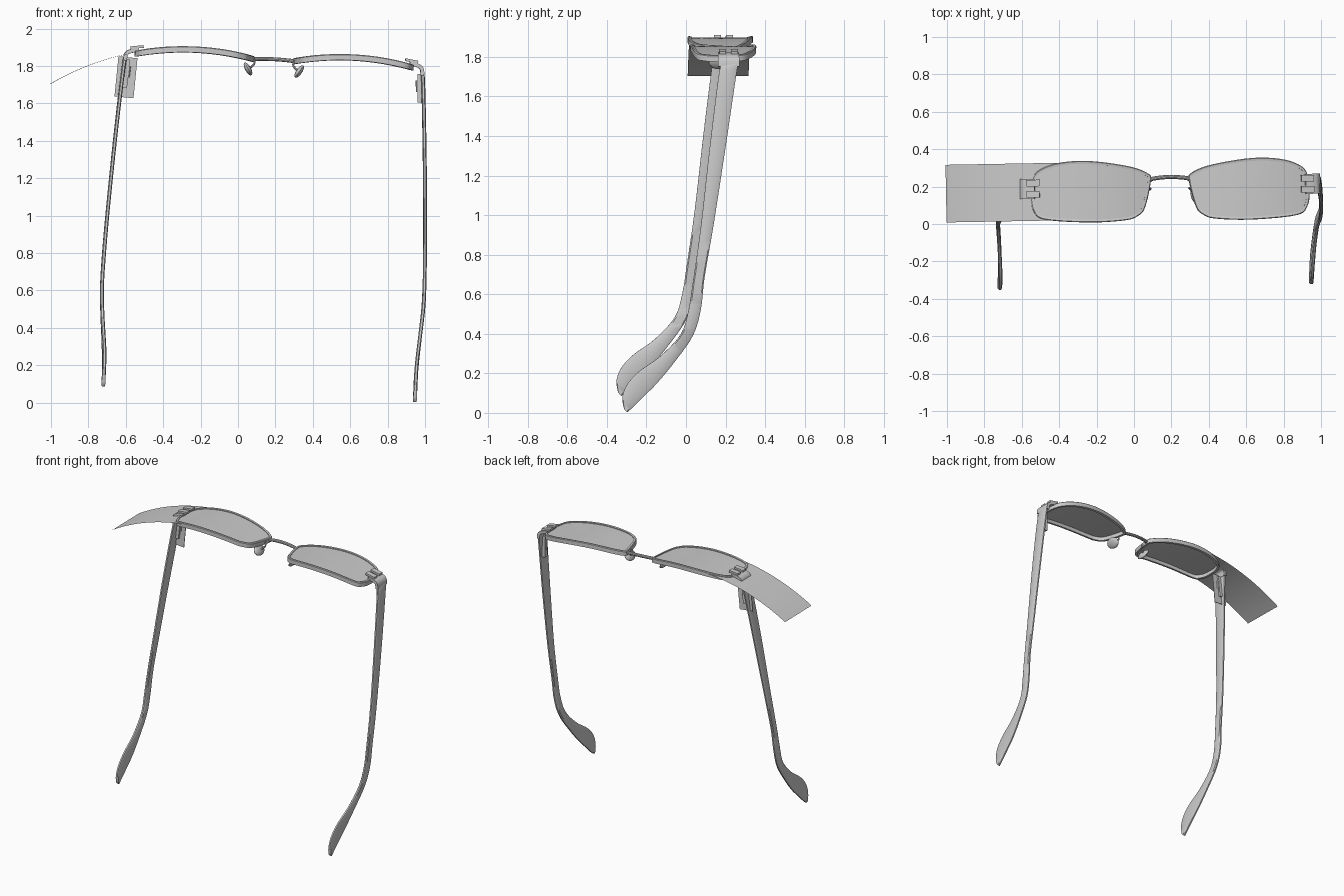
import bpy, bmesh, math
from mathutils import Matrix, Vector

cube = bpy.data.objects.get("Cube")
if cube:
    bpy.data.objects.remove(cube)

grey = bpy.data.materials.new("plain grey")
grey.use_nodes = True
GREY = (0.6, 0.6, 0.6, 1)
grey.diffuse_color = GREY
grey.node_tree.nodes["Principled BSDF"].inputs["Base Color"].default_value = GREY

# The pair rests slightly turned and tilted; parts are made symmetric, then placed
PLACE = (Matrix.Translation((0.196, 0, 1.83)) @ Matrix.Rotation(0.018, 4, 'Z')
         @ Matrix.Rotation(0.05, 4, 'Y'))


def finish(name, bm, side=1, smooth=True):
    bm.transform(PLACE @ Matrix.Diagonal((side, 1, 1, 1)))
    bmesh.ops.recalc_face_normals(bm, faces=bm.faces)
    mesh = bpy.data.meshes.new(name)
    bm.to_mesh(mesh)
    bm.free()
    mesh.materials.append(grey)
    ob = bpy.data.objects.new(name, mesh)
    bpy.context.collection.objects.link(ob)
    if smooth:
        bpy.ops.object.select_all(action='DESELECT')
        ob.select_set(True)
        bpy.context.view_layer.objects.active = ob
        bpy.ops.object.shade_smooth_by_angle(angle=math.radians(35))
    return ob


def spline(points, steps, closed=False):
    """Smooth path through the given points."""
    pts = [Vector(p) for p in points]
    n = len(pts)
    get = (lambda i: pts[i % n]) if closed else (lambda i: pts[max(0, min(n - 1, i))])
    out = []
    for i in range(n if closed else n - 1):
        a, b, c, d = (get(i + k) for k in (-1, 0, 1, 2))
        for s in range(steps):
            t = s / steps
            out.append(0.5 * (2 * b + (c - a) * t + (2 * a - 5 * b + 4 * c - d) * t ** 2
                              + (3 * b - a - 3 * c + d) * t ** 3))
    return out if closed else out + [pts[-1]]


def loft(bm, rings, closed=False):
    """Skin equal rings of points, capping the ends of an open run."""
    vs = [[bm.verts.new(p) for p in r] for r in rings]
    n = len(vs[0])
    pairs = list(zip(vs, vs[1:])) + ([(vs[-1], vs[0])] if closed else [])
    for a, b in pairs:
        for i in range(n):
            j = (i + 1) % n
            bm.faces.new((a[i], a[j], b[j], b[i]))
    if not closed:
        bm.faces.new(vs[0])
        bm.faces.new(vs[-1])


def tube(bm, points, radius, sides=10):
    path = spline(points, 6)
    rings = []
    for i, p in enumerate(path):
        t = (path[min(i + 1, len(path) - 1)] - path[max(i - 1, 0)]).normalized()
        u = t.cross(Vector((0, 0, 1)) if abs(t.z) < 0.9 else Vector((0, 1, 0))).normalized()
        v = t.cross(u)
        angles = [math.tau * k / sides for k in range(sides)]
        rings.append([p + radius * (u * math.cos(a) + v * math.sin(a)) for a in angles])
    loft(bm, rings)


def box(bm, centre, size, lean=0):
    m = (Matrix.Translation(centre) @ Matrix.Rotation(lean, 4, 'Y')
         @ Matrix.Diagonal((*size, 1)))
    bmesh.ops.create_cube(bm, size=1, matrix=m)


def arc(x):
    """Height of the curved lens surface."""
    return 0.045 - (1.4 - math.sqrt(1.4 ** 2 - (x - 0.42) ** 2))


OUTLINE = spline([(.747, .165), (.738, .248), (.70, .300), (.596, .337), (.436, .345),
                  (.226, .314), (.121, .275), (.102, .235), (.136, .092), (.176, .046),
                  (.246, .024), (.436, .016), (.676, .036), (.734, .085)], 6, True)

# Temple stations: x, rear edge y and z, front edge y and z
STATIONS = [(.795, .165, -.035, .252, -.02), (.803, .150, -.09, .240, -.08),
            (.828, .105, -.45, .185, -.45), (.850, .060, -.85, .123, -.85),
            (.860, .020, -1.13, .080, -1.10), (.861, -.002, -1.27, .060, -1.27),
            (.853, -.040, -1.39, .020, -1.40), (.843, -.140, -1.50, -.070, -1.53),
            (.836, -.250, -1.58, -.160, -1.64), (.834, -.310, -1.645, -.235, -1.715),
            (.834, -.335, -1.71, -.285, -1.765), (.834, -.327, -1.77, -.312, -1.788)]

for side, word in ((-1, "right"), (1, "left")):
    # Lens, as shrinking rings on the curved surface
    bm = bmesh.new()
    mid = Vector((.42, .18))
    rings = []
    for k in range(6):
        ring = [mid + (p - mid) * (1 - k / 6) * 0.985 for p in OUTLINE]
        rings.append([bm.verts.new((p.x, p.y, arc(p.x))) for p in ring])
    centre = bm.verts.new((mid.x, mid.y, arc(mid.x)))
    n = len(OUTLINE)
    for i in range(n):
        j = (i + 1) % n
        for a, b in zip(rings, rings[1:]):
            bm.faces.new((a[i], a[j], b[j], b[i]))
        bm.faces.new((rings[-1][i], rings[-1][j], centre))
    finish(word + "_lens", bm, side)

    # Rim
    bm = bmesh.new()
    rings = []
    for i, p in enumerate(OUTLINE):
        t = (OUTLINE[(i + 1) % n] - OUTLINE[i - 1]).normalized()
        inward = Vector((-t.y, t.x))
        q = p + inward * 0.016
        rings.append([(p.x, p.y, arc(p.x) - .024), (p.x, p.y, arc(p.x) + .004),
                      (*(p + inward * .004), arc(p.x) + .008), (*q, arc(q.x) + .006),
                      (*q, arc(q.x) - .026)])
    loft(bm, rings, True)
    finish(word + "_rim", bm, side)

    # Temple arm with curved ear hook
    bm = bmesh.new()
    path = spline([(x, yb, zb) for x, yb, zb, yf, zf in STATIONS], 5)
    front = spline([(x, yf, zf) for x, yb, zb, yf, zf in STATIONS], 5)
    rings = []
    for b, f in zip(path, front):
        inset = (f - b) * 0.12
        out, tip = Vector((.010, 0, 0)), Vector((.005, 0, 0))
        rings.append([b - tip, b + tip, b + inset + out, f - inset + out,
                      f + tip, f - tip, f - inset - out, b + inset - out])
    loft(bm, rings)
    finish(word + "_temple", bm, side)

    # End piece bending from the rim down into the temple
    bm = bmesh.new()
    rings = []
    bend = spline([(.725, .02), (.765, .012), (.790, -.004), (.797, -.04)], 5)
    for i, p in enumerate(bend):
        t = (bend[min(i + 1, len(bend) - 1)] - bend[max(i - 1, 0)]).normalized()
        off = Vector((-t.y, t.x)) * .010
        a, b = p + off, p - off
        rings.append([(a.x, .148, a.y), (a.x, .255, a.y), (b.x, .255, b.y), (b.x, .148, b.y)])
    loft(bm, rings)
    finish(word + "_end_piece", bm, side)

    # Twin prongs clasping the rim
    bm = bmesh.new()
    for y in (.172, .232):
        box(bm, (.735, y, .034), (.07, .035, .014), 0.15)
    finish(word + "_prongs", bm, side, False)

    # Hinge
    bm = bmesh.new()
    box(bm, (.785, .2, -.11), (.022, .03, .15), -0.05)
    tube(bm, [(.772, .2, -.07), (.776, .2, -.13)], .010)
    finish(word + "_hinge", bm, side)

    # Nose pad and its arm
    bm = bmesh.new()
    m = (Matrix.Translation((.137, .165, -.053)) @ Matrix.Rotation(0.55, 4, 'Y')
         @ Matrix.Diagonal((.016, .052, .038, 1)))
    bmesh.ops.create_uvsphere(bm, u_segments=16, v_segments=10, radius=1, matrix=m)
    tube(bm, [(.112, .19, .004), (.104, .19, -.02), (.118, .18, -.04), (.135, .165, -.05)], .006)
    finish(word + "_nose_pad", bm, side)

# Bridge
bm = bmesh.new()
tube(bm, [(-.108, .235, -.002), (-.085, .245, .003), (0, .252, .006),
          (.085, .245, .003), (.108, .235, -.002)], .011)
finish("bridge", bm)

# Untrimmed lens sheet running past the right rim
bm = bmesh.new()
rows = [[bm.verts.new((x, y, arc(x) - .001)) for y in (.03, .338)]
        for x in [.55 + .64 * k / 16 for k in range(17)]]
for a, b in zip(rows, rows[1:]):
    bm.faces.new((a[0], a[1], b[1], b[0]))
finish("lens_sheet", bm, -1)

# Thin plate beside the right hinge
bm = bmesh.new()
box(bm, (.786, .2, -.13), (.102, .004, .215), -0.05)
finish("hinge_plate", bm, -1, False)
